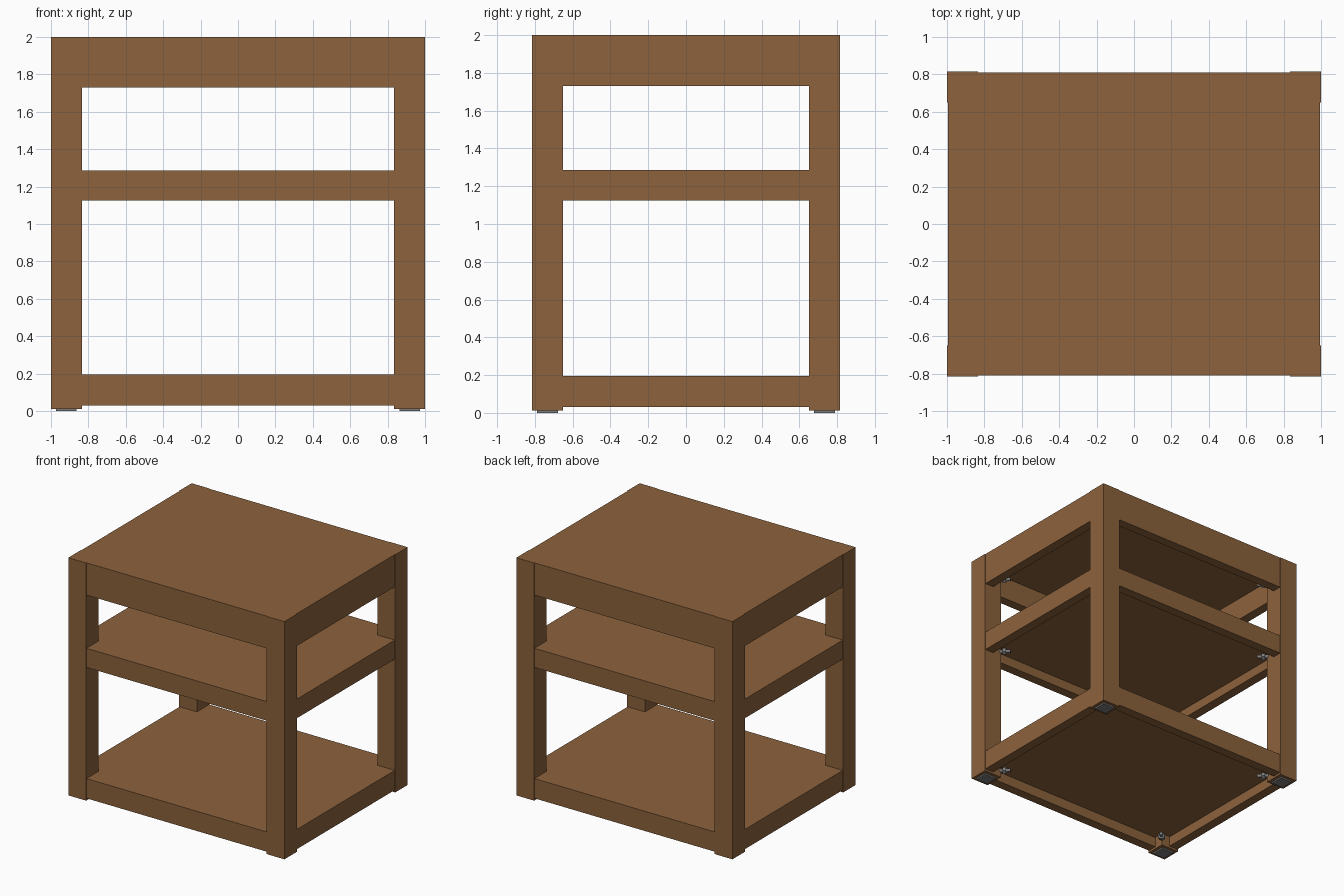
import bpy, math
from mathutils import Vector

if "Cube" in bpy.data.objects:
    bpy.data.objects.remove(bpy.data.objects["Cube"])


def material(name, rgb):
    m = bpy.data.materials.new(name)
    m.diffuse_color = (*rgb, 1)
    m.use_nodes = True
    m.node_tree.nodes["Principled BSDF"].inputs["Base Color"].default_value = m.diffuse_color
    return m


wood = material("brown wood", (0.262, 0.122, 0.045))
grey = material("grey metal", (0.2, 0.2, 0.2))


def box(name, lo, hi, mat):
    bpy.ops.mesh.primitive_cube_add(size=1)
    o = bpy.context.object
    o.name = name
    for v in o.data.vertices:
        v.co = [lo[i] if v.co[i] < 0 else hi[i] for i in range(3)]
    o.data.materials.append(mat)
    return o


def rod(name, start, end, radius, sides, mat):
    a, b = Vector(start), Vector(end)
    d = b - a
    bpy.ops.mesh.primitive_cylinder_add(
        vertices=sides, radius=radius, depth=d.length, location=(a + b) / 2,
        rotation=d.to_track_quat('Z', 'Y').to_euler())
    o = bpy.context.object
    o.name = name
    o.data.materials.append(mat)
    return o


X, Y = 1.0, 0.815          # outer half sizes
LX, LY = 0.835, 0.65       # inner leg faces
RX, RY = 0.915, 0.732      # inner rail faces
TIERS = [("bottom", 0.03, 0.195), ("middle", 1.125, 1.285), ("top", 1.73, 2.0)]

# legs with foot pads
for sx in (-1, 1):
    for sy in (-1, 1):
        xs, ys = sorted((sx * LX, sx * X)), sorted((sy * LY, sy * Y))
        box("leg", (xs[0], ys[0], 0.012), (xs[1], ys[1], 2.0), wood)
        cx, cy = sum(xs) / 2, sum(ys) / 2
        box("foot_pad", (cx - 0.055, cy - 0.055, 0), (cx + 0.055, cy + 0.055, 0.012), grey)

for tier, z0, z1 in TIERS:
    # rails around each tier
    for s in (-1, 1):
        ys = sorted((s * RY, s * (Y - 0.004)))
        box(tier + "_long_rail", (-LX, ys[0], z0), (LX, ys[1], z1), wood)
        xs = sorted((s * RX, s * (X - 0.005)))
        box(tier + "_side_rail", (xs[0], -LY, z0), (xs[1], LY, z1), wood)
    # shelf panel, flush with the rail tops
    t = 0.08
    box(tier + "_panel", (-RX, -RY, z1 - t), (RX, RY, z1), wood)
    # corner bolts and nuts under the panel
    zb = (z0 + z1 - t) / 2
    for sx in (-1, 1):
        for sy in (-1, 1):
            def at(d):
                return (sx * (LX - d), sy * (LY - d), zb)
            rod("corner_bolt", at(-0.01), at(0.055), 0.014, 12, grey)
            rod("corner_nut", at(0.01), at(0.03), 0.03, 6, grey)
